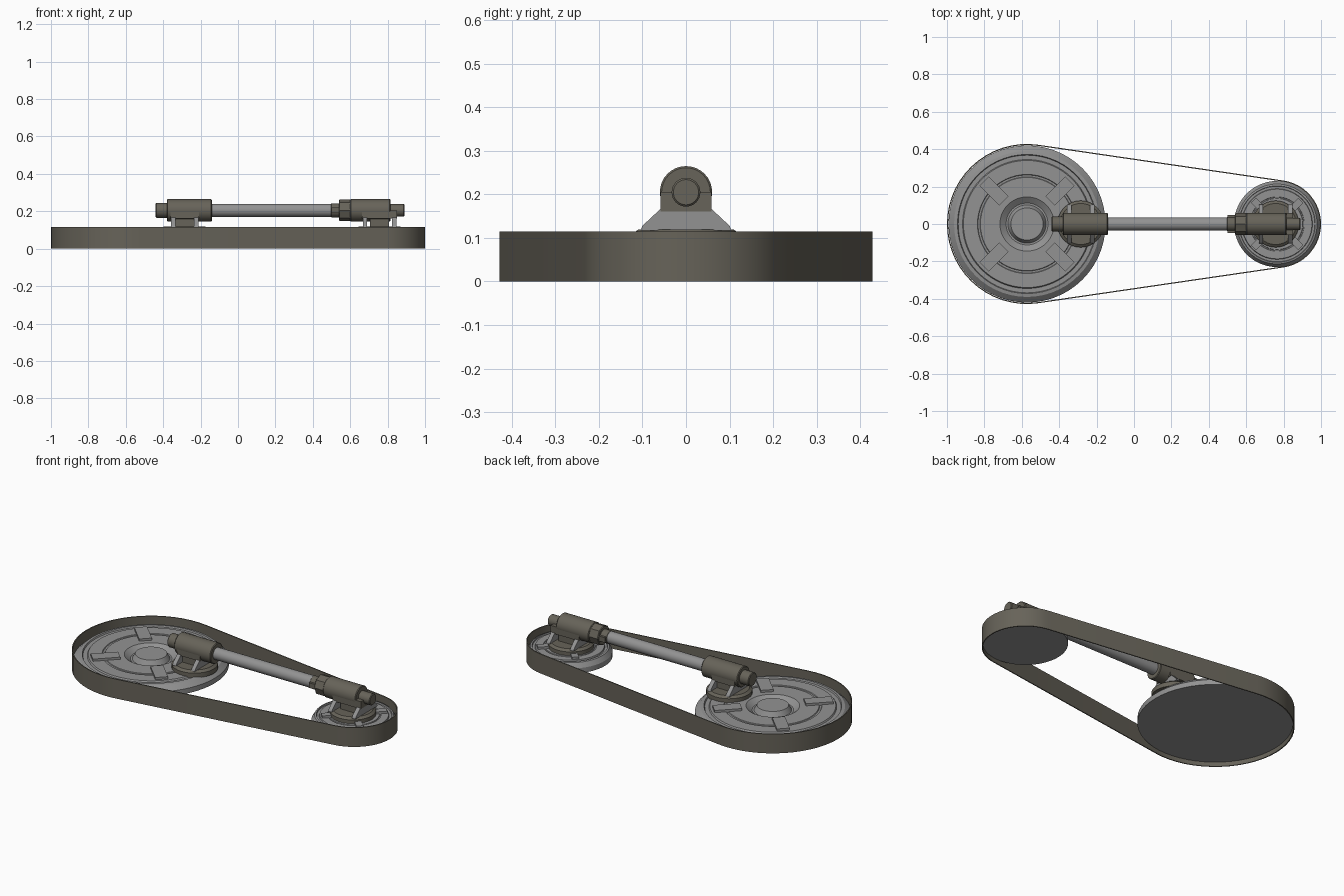
import bpy, bmesh, math
from mathutils import Matrix, Vector

if "Cube" in bpy.data.objects:
    bpy.data.objects.remove(bpy.data.objects["Cube"])


def material(name, rgb):
    m = bpy.data.materials.new(name)
    m.diffuse_color = (*rgb, 1)
    m.use_nodes = True
    m.node_tree.nodes["Principled BSDF"].inputs["Base Color"].default_value = m.diffuse_color
    return m


GREY = material("light grey steel", (0.29, 0.29, 0.29))
BROWN = material("dark brown grey", (0.135, 0.125, 0.10))


def finish(bm, name, mat, smooth=True):
    bmesh.ops.recalc_face_normals(bm, faces=bm.faces)
    me = bpy.data.meshes.new(name)
    bm.to_mesh(me)
    bm.free()
    me.materials.append(mat)
    ob = bpy.data.objects.new(name, me)
    bpy.context.collection.objects.link(ob)
    if smooth:
        bpy.ops.object.select_all(action='DESELECT')
        ob.select_set(True)
        bpy.context.view_layer.objects.active = ob
        bpy.ops.object.shade_smooth_by_angle(angle=math.radians(25))
    return ob


def lathe(name, profile, mat, loc, sides=48, along_x=False):
    """Turn (radius, height) points about z, or about x."""
    bm = bmesh.new()
    rings = []
    for r, h in profile:
        if r == 0:
            rings.append([bm.verts.new((0, 0, h))] * sides)
        else:
            rings.append([bm.verts.new((r * math.cos(2 * math.pi * i / sides),
                                        r * math.sin(2 * math.pi * i / sides), h))
                          for i in range(sides)])
    for a, b in zip(rings, rings[1:]):
        for i in range(sides):
            j = (i + 1) % sides
            bm.faces.new(list(dict.fromkeys((a[i], a[j], b[j], b[i]))))
    if along_x:
        bm.transform(Matrix.Rotation(math.pi / 2, 4, 'Y'))
    bm.transform(Matrix.Translation(loc))
    return finish(bm, name, mat)


def rod(name, x0, x1, r, mat, sides=32, bevel=0.004):
    return lathe(name, [(0, x0), (r - bevel, x0), (r, x0 + bevel), (r, x1 - bevel),
                        (r - bevel, x1), (0, x1)], mat, (0, 0, AXIS), sides, True)


def box(name, centre, size, mat, turn=0):
    bm = bmesh.new()
    bmesh.ops.create_cube(bm, size=1)
    bm.transform(Matrix.Translation(centre) @ Matrix.Rotation(turn, 4, 'Z')
                 @ Matrix.Diagonal((*size, 1)))
    return finish(bm, name, mat, False)


AXIS = 0.205
BIG_X, BIG_R = -0.572, 0.428
SMALL_X, SMALL_R = 0.765, 0.235


# belt: thin open band on the two tangent arcs
def outline(inset):
    a = math.acos((BIG_R - SMALL_R) / (SMALL_X - BIG_X))
    pts = []
    for cx, r, start, end, n in ((BIG_X, BIG_R, a, 2 * math.pi - a, 30),
                                 (SMALL_X, SMALL_R, -a, a, 24)):
        for i in range(n + 1):
            t = start + (end - start) * i / n
            pts.append((cx + (r - inset) * math.cos(t), (r - inset) * math.sin(t)))
    return pts


bm = bmesh.new()
loops = [[bm.verts.new((x, y, z)) for x, y in outline(d)]
         for d, z in ((0, 0), (0, 0.115), (0.006, 0.115), (0.006, 0))]
for k in range(4):
    a, b = loops[k], loops[(k + 1) % 4]
    for i in range(len(a)):
        j = (i + 1) % len(a)
        bm.faces.new((a[i], a[j], b[j], b[i]))
finish(bm, "drive_belt", BROWN)


# pulleys: stepped disc with a dished hub and four raised pads
PULLEY = [(0, .025), (.42, .025), (.42, .055), (.39, .082), (.372, .085), (.368, .077),
          (.345, .077), (.34, .085), (.265, .085), (.262, .081), (.252, .081), (.249, .085),
          (.145, .085), (.112, .06), (.102, .06), (.086, .09), (0, .09)]


def pulley(name, x, s):
    lathe(name, [(r * s, h) for r, h in PULLEY], GREY, (x, 0, 0), 56)
    for k in range(4):
        t = math.pi / 4 + k * math.pi / 2
        c = Vector((x + .25 * s * math.cos(t), .25 * s * math.sin(t), .087))
        box(f"{name}_pad_{k + 1}", c, (.15 * s, .07 * s, .022), GREY, t)


pulley("large_pulley", BIG_X, 1)
pulley("small_pulley", SMALL_X, 0.548)


# bearing mounts: round base, pedestal, saddle and two gusset plates
def mount(name, x, gap):
    lathe(name + "_base", [(0, .08), (.125, .08), (.125, .107), (.11, .119), (0, .119)],
          BROWN, (x, 0, 0), 32)
    box(name + "_pedestal", (x, 0, .137), (.1, .09, .045), BROWN)
    box(name + "_saddle", (x, 0, .183), (2 * gap + .03, .118, .044), BROWN)
    for k in (-1, 1):
        bm = bmesh.new()
        cx = x + k * gap
        ends = [[bm.verts.new((cx + d, y, z)) for y, z in
                 ((-.105, .117), (.105, .117), (.1, .128), (.055, .17), (-.055, .17), (-.1, .128))]
                for d in (-.012, .012)]
        for e in ends:
            bm.faces.new(e)
        for i in range(6):
            j = (i + 1) % 6
            bm.faces.new((ends[0][i], ends[0][j], ends[1][j], ends[1][i]))
        finish(bm, f"{name}_gusset_{'left' if k < 0 else 'right'}", GREY, False)


mount("left_mount", -.285, .062)
mount("right_mount", SMALL_X - .008, .078)

# connecting rod and its bearing housings
rod("connecting_rod", -.2, .56, .035, GREY)
rod("left_housing", -.38, -.14, .06, BROWN)
rod("left_end_cap", -.44, -.37, .04, BROWN)
rod("right_sleeve", .495, .55, .037, BROWN)
box("right_clamp", (.52, 0, AXIS), (.04, .095, .03), BROWN)
rod("right_lock_nut", .54, .605, .058, BROWN, 8)
rod("right_housing", .6, .815, .06, BROWN)
rod("right_end_cap", .81, .89, .033, BROWN)
